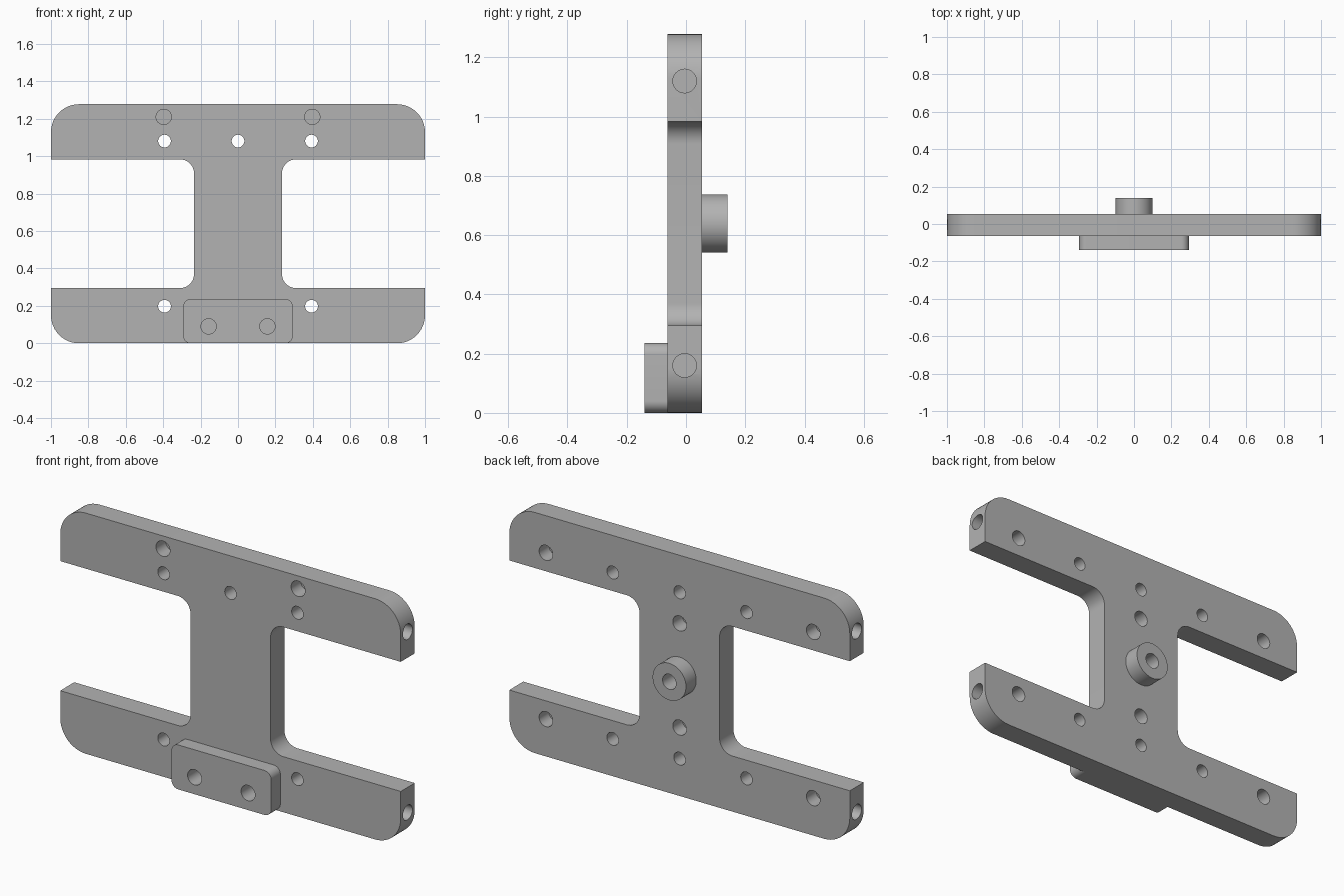
import bpy, bmesh, math
from mathutils import Vector

if "Cube" in bpy.data.objects:
    bpy.data.objects.remove(bpy.data.objects["Cube"])

FRONT, BACK = -0.063, 0.054        # plate faces in y
MID_Y = (FRONT + BACK) / 2
TOP, MID_Z = 1.278, 0.639

grey = bpy.data.materials.new("machined_grey")
grey.diffuse_color = (0.45, 0.45, 0.45, 1)
grey.use_nodes = True
grey.node_tree.nodes["Principled BSDF"].inputs["Base Color"].default_value = grey.diffuse_color


def rounded(points, steps=12):
    """Outline from (x, z, radius) corners, each rounded with an arc."""
    out = []
    for i, (x, z, r) in enumerate(points):
        p = Vector((x, z))
        if r == 0:
            out.append(p)
            continue
        a = (Vector(points[i - 1][:2]) - p).normalized()
        b = (Vector(points[(i + 1) % len(points)][:2]) - p).normalized()
        centre = p + (a + b) * r
        for k in range(steps + 1):
            t = math.pi / 2 * k / steps
            out.append(centre - b * r * math.cos(t) - a * r * math.sin(t))
    return out


def slab(name, outline, y0, y1):
    bm = bmesh.new()
    face = bm.faces.new([bm.verts.new((p.x, y0, p.y)) for p in outline])
    ext = bmesh.ops.extrude_face_region(bm, geom=[face])
    verts = [v for v in ext["geom"] if isinstance(v, bmesh.types.BMVert)]
    bmesh.ops.translate(bm, verts=verts, vec=(0, y1 - y0, 0))
    bmesh.ops.recalc_face_normals(bm, faces=bm.faces)
    mesh = bpy.data.meshes.new(name)
    bm.to_mesh(mesh)
    bm.free()
    obj = bpy.data.objects.new(name, mesh)
    bpy.context.collection.objects.link(obj)
    obj.data.materials.append(grey)
    return obj


def rod(name, start, end, radius, sides=32):
    a, b = Vector(start), Vector(end)
    bpy.ops.mesh.primitive_cylinder_add(vertices=sides, radius=radius,
                                        depth=(b - a).length, location=(a + b) / 2)
    obj = bpy.context.object
    obj.name = name
    obj.rotation_euler = (b - a).to_track_quat('Z', 'Y').to_euler()
    obj.data.materials.append(grey)
    return obj


def combine(target, other, operation):
    mod = target.modifiers.new("join", 'BOOLEAN')
    mod.operation, mod.object, mod.solver = operation, other, 'EXACT'
    bpy.context.view_layer.objects.active = target
    bpy.ops.object.modifier_apply(modifier=mod.name)
    bpy.data.objects.remove(other)


def hole_y(x, z, y0, y1, radius):
    combine(plate, rod("drill", (x, y0, z), (x, y1, z), radius), 'DIFFERENCE')


# H-shaped plate with rounded outer corners and inner fillets
low, high, web, fil, corner = 0.295, 0.983, 0.235, 0.075, 0.15
right = [(1, 0, corner), (1, low, 0), (web, low, fil),
         (web, high, fil), (1, high, 0), (1, TOP, corner)]
left = [(-x, z, r) for x, z, r in reversed(right)]
plate = slab("h_plate_bracket", rounded(right + left), FRONT, BACK)

# front mounting block and rear boss fused to the plate
w, h, r = 0.293, 0.236, 0.04
block = slab("front_block", rounded([(w, 0, r), (w, h, r), (-w, h, r), (-w, 0, r)]),
             -0.14, FRONT + 0.01)
combine(plate, block, 'UNION')
combine(plate, rod("rear_boss", (0, BACK - 0.01, MID_Z), (0, 0.14, MID_Z), 0.098, 64), 'UNION')

# small through holes
for x, z in [(-0.393, 1.081), (0, 1.081), (0.393, 1.081), (-0.393, 0.198), (0.393, 0.198)]:
    hole_y(x, z, -0.2, 0.2, 0.034)

# blind holes in the back face
hole_y(0, 0.198, FRONT, 0.2, 0.034)
for x, z in [(0, 0.916), (0, 0.363), (-0.785, 1.081), (0.785, 1.081),
             (-0.785, 0.198), (0.785, 0.198)]:
    hole_y(x, z, BACK - 0.08, 0.2, 0.04)
hole_y(0, MID_Z, 0.0, 0.2, 0.04)

for s in (-1, 1):
    # blind holes in the front face and block
    hole_y(s * 0.397, 1.21, -0.2, FRONT + 0.08, 0.041)
    hole_y(s * 0.157, 0.09, -0.2, -0.04, 0.041)
    # holes in the arm ends
    for z in (0.16, 1.12):
        drill = rod("drill", (s * 0.86, MID_Y, z), (s * 1.1, MID_Y, z), 0.04)
        combine(plate, drill, 'DIFFERENCE')

bpy.ops.object.select_all(action='DESELECT')
plate.select_set(True)
bpy.context.view_layer.objects.active = plate
bpy.ops.object.shade_smooth_by_angle(angle=math.radians(30))
